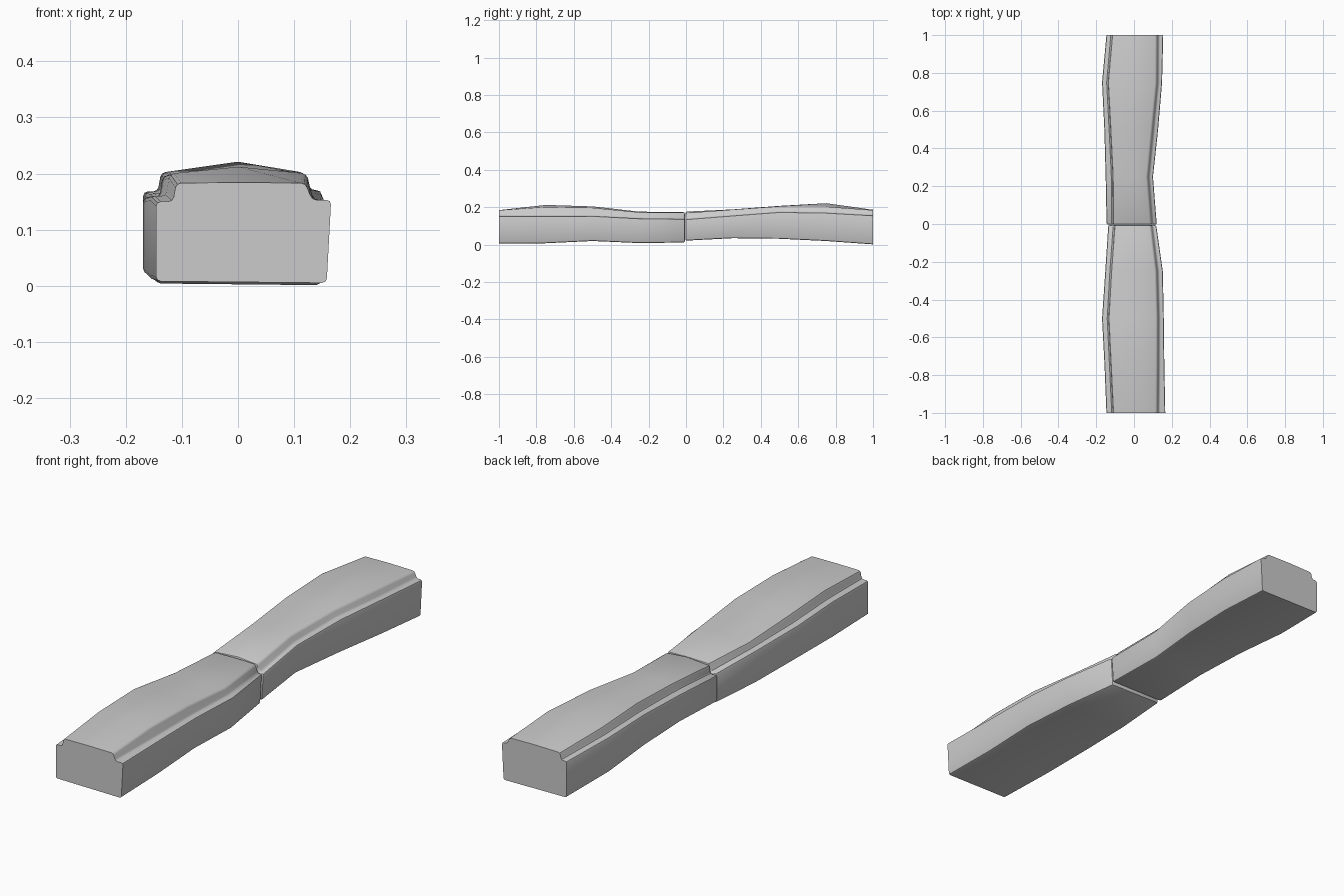
import bpy, bmesh, math

if "Cube" in bpy.data.objects:
    bpy.data.objects.remove(bpy.data.objects["Cube"])

# Each station: y, outer left, inner left, inner right, outer right,
#               bottom z, step z left, step z right, edge top z, middle top z
FRONT = [
    (-1.00, -.146, -.110, .120, .166, .008, .150, .153, .183, .184),
    (-0.75, -.156, -.122, .122, .161, .010, .160, .153, .200, .212),
    (-0.50, -.169, -.134, .123, .158, .022, .158, .153, .196, .204),
    (-0.25, -.152, -.120, .117, .153, .011, .145, .140, .172, .176),
    (-0.006, -.136, -.102, .088, .118, .014, .137, .137, .171, .173),
]
BACK = [
    (-0.003, -.145, -.110, .090, .121, .024, .135, .135, .168, .176),
    (0.25, -.150, -.112, .070, .101, .037, .152, .155, .187, .188),
    (0.50, -.157, -.124, .094, .128, .034, .165, .174, .204, .207),
    (0.75, -.169, -.137, .118, .149, .022, .168, .170, .202, .221),
    (1.00, -.146, -.115, .119, .155, .004, .155, .156, .184, .186),
]


def section(y, ol, il, ir, orr, b, sl, sr, te, tm):
    """Stepped kerb outline, counter-clockwise seen from the front."""
    pts = [(ol, b), (orr - .008, b - .003), (orr, sr), (ir + .012, sr),
           (ir, te), (0, tm), (il, te), (il - .006, sl), (ol, sl)]
    return [(x, y, z) for x, z in pts]


def stone(name, stations):
    bm = bmesh.new()
    rings = [[bm.verts.new(p) for p in section(*s)] for s in stations]
    n = len(rings[0])
    for a, c in zip(rings, rings[1:]):
        for i in range(n):
            j = (i + 1) % n
            bm.faces.new((a[i], a[j], c[j], c[i]))
    bm.faces.new(rings[0])
    bm.faces.new(rings[-1])
    bmesh.ops.recalc_face_normals(bm, faces=bm.faces)
    # Round the long edges (not the top ridge) and the rim at the joint
    soft = [bm.edges.get((a[i], c[i])) for a, c in zip(rings, rings[1:])
            for i in range(n) if i != 5]
    joint = min((rings[0], rings[-1]), key=lambda r: abs(r[0].co.y))
    soft += [bm.edges.get((joint[i], joint[(i + 1) % n])) for i in range(n)]
    bmesh.ops.bevel(bm, geom=soft, offset=.008, segments=2, profile=.5,
                    affect='EDGES', clamp_overlap=True)
    me = bpy.data.meshes.new(name)
    bm.to_mesh(me)
    bm.free()
    ob = bpy.data.objects.new(name, me)
    bpy.context.collection.objects.link(ob)
    bpy.ops.object.select_all(action='DESELECT')
    ob.select_set(True)
    bpy.context.view_layer.objects.active = ob
    bpy.ops.object.shade_smooth_by_angle(angle=math.radians(35))


# Two stepped stones laid end to end
stone("front_stone", FRONT)
stone("back_stone", BACK)
